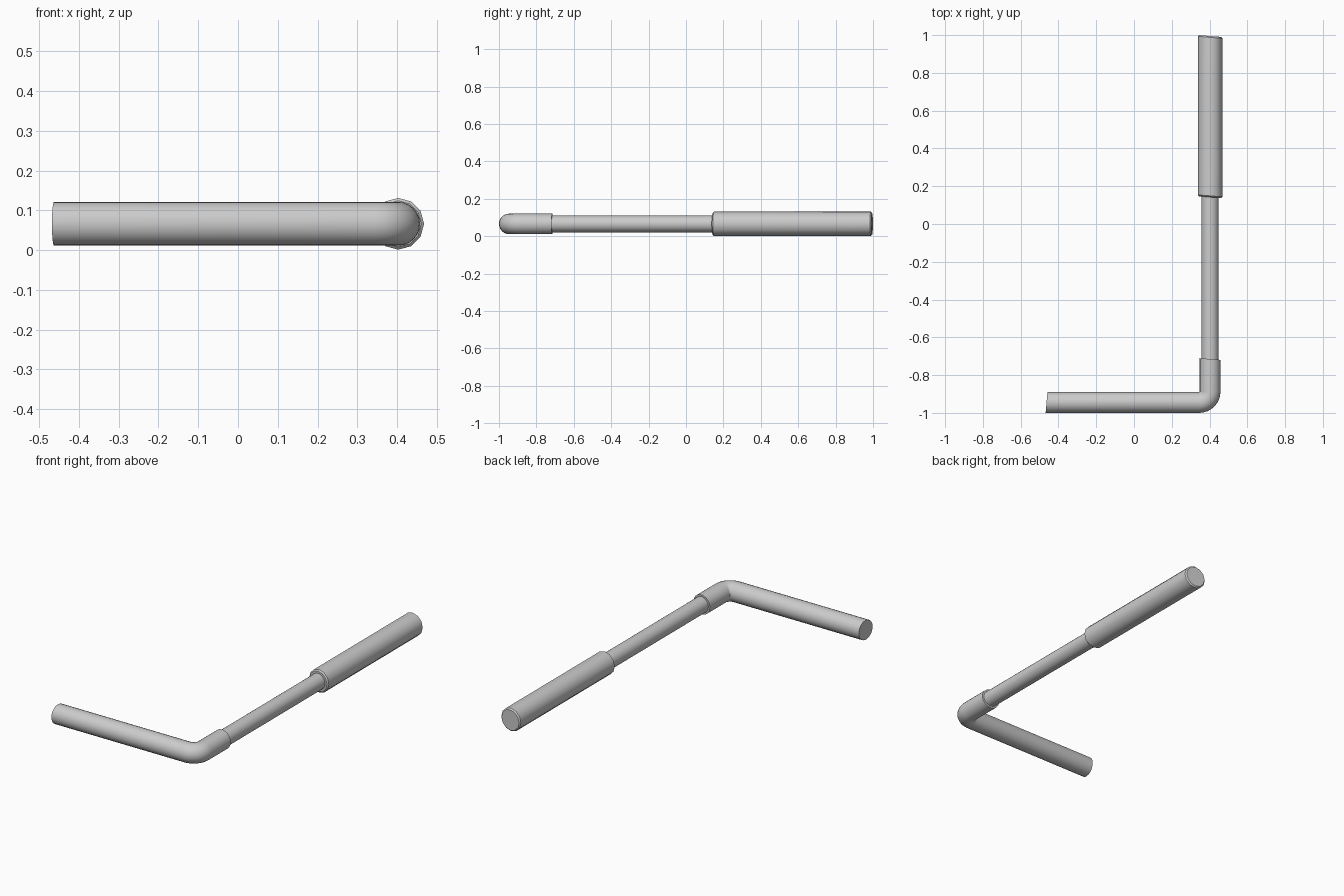
import bpy, bmesh, math
from mathutils import Vector

if "Cube" in bpy.data.objects:
    bpy.data.objects.remove(bpy.data.objects["Cube"])

SIDES = 12
Z = 0.066          # height of the centre line
X = 0.403          # x of the long leg


def sweep(name, stations, sides=SIDES):
    """Capped tube through stations of (x, y, radius, heading, slant).
    Slant shifts the ring along its heading across its width."""
    bm = bmesh.new()
    rings = []
    for x, y, r, heading, slant in stations:
        fwd = Vector((math.cos(heading), math.sin(heading), 0))
        side = Vector((fwd.y, -fwd.x, 0))
        ring = []
        for i in range(sides):
            a = 2 * math.pi * i / sides
            w = r * math.cos(a)
            p = Vector((x, y, Z)) + side * w + fwd * slant * w
            p.z += r * math.sin(a)
            ring.append(bm.verts.new(p))
        rings.append(ring)
    for a, b in zip(rings, rings[1:]):
        for i in range(sides):
            j = (i + 1) % sides
            bm.faces.new((a[i], a[j], b[j], b[i]))
    bm.faces.new(rings[0])
    bm.faces.new(rings[-1])
    bmesh.ops.recalc_face_normals(bm, faces=bm.faces)
    mesh = bpy.data.meshes.new(name)
    bm.to_mesh(mesh)
    bm.free()
    obj = bpy.data.objects.new(name, mesh)
    bpy.context.collection.objects.link(obj)
    bpy.ops.object.select_all(action='DESELECT')
    obj.select_set(True)
    bpy.context.view_layer.objects.active = obj
    bpy.ops.object.shade_smooth_by_angle(angle=math.radians(40))
    return obj


UP = math.pi / 2

# Grip sleeve with softened ends, cut slightly off square
sweep("grip", [
    (X, 0.142, 0.058, UP, -0.08),
    (X, 0.149, 0.065, UP, -0.08),
    (X, 0.988, 0.065, UP, -0.08),
    (X, 0.995, 0.058, UP, -0.08),
])

# Thin inner rod, running into the grip and the elbow
sweep("rod", [(X, -0.86, 0.045, UP, 0), (X, 0.3, 0.045, UP, 0)], 24)

# Bent outer tube: short arm, rounded elbow, socket around the rod
R = 0.055
bend = 0.058
cx, cy = X - bend, -1 + R + bend
path = [(-0.463, -1 + R, R, 0, -0.09)]
for k in range(9):
    h = UP * k / 8
    path.append((cx + bend * math.sin(h), cy - bend * math.cos(h), R, h, 0))
path.append((X, -0.715, R, UP, -0.08))
sweep("bent_tube", path, 24)
